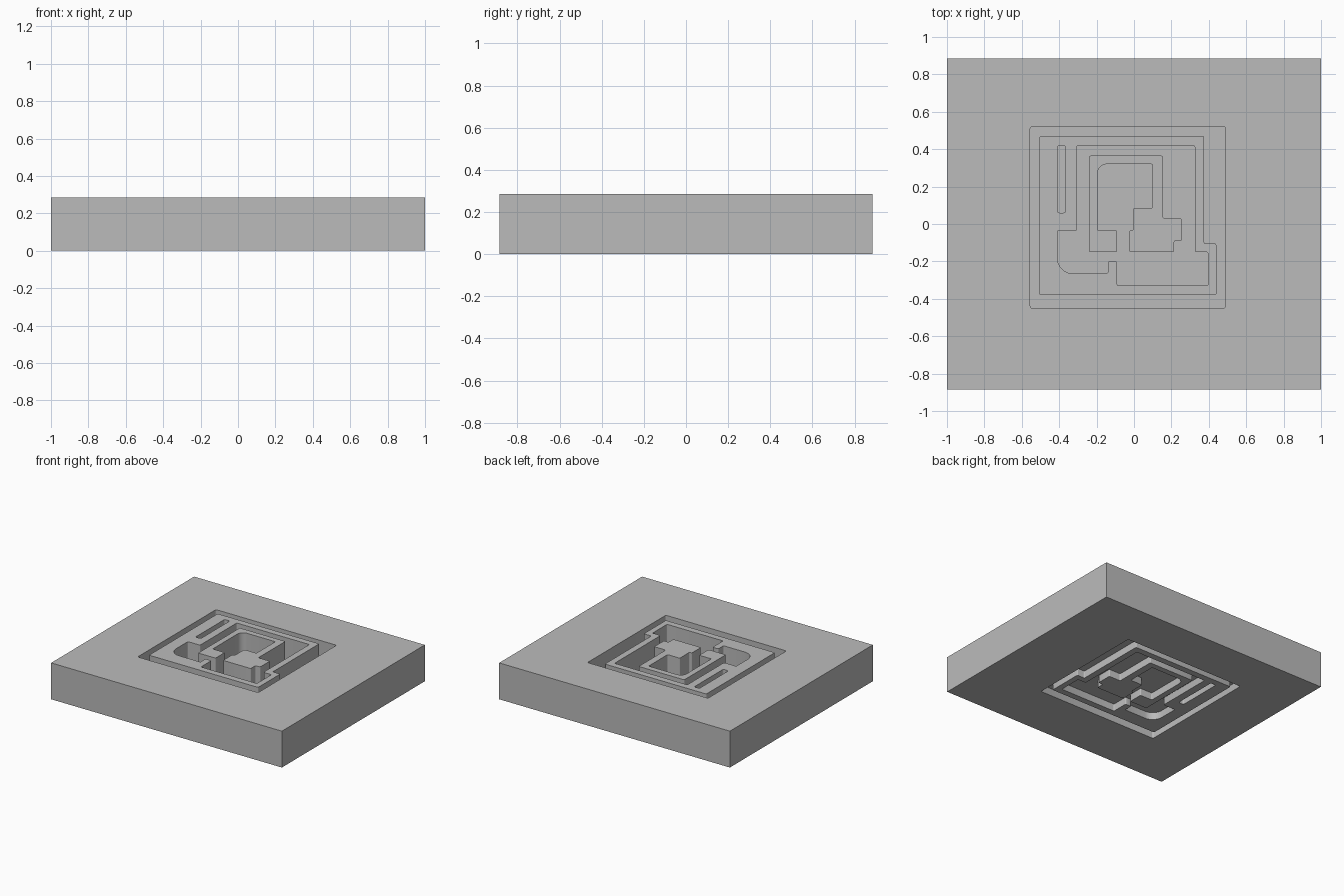
import bpy
import bmesh
import math
from mathutils import Vector

cube = bpy.data.objects.get("Cube")
if cube:
    bpy.data.objects.remove(cube, do_unlink=True)

HEIGHT = 0.285
FLOOR_BOTTOM, FLOOR_TOP = 0.057, 0.08

grey = bpy.data.materials.new("light_grey")
grey.use_nodes = True
grey.diffuse_color = (0.5, 0.5, 0.5, 1)
grey.node_tree.nodes["Principled BSDF"].inputs["Base Color"].default_value = (0.5, 0.5, 0.5, 1)


def rect(x0, y0, x1, y1):
    return [(x0, y0), (x1, y0), (x1, y1), (x0, y1)]


def rounded(points, radius=0.0, special=None):
    """Round every corner of an outline; special maps a corner index to its own radius."""
    out = []
    for i, p in enumerate(points):
        r = (special or {}).get(i, radius)
        p = Vector(p)
        if r == 0:
            out.append(p)
            continue
        a = (Vector(points[i - 1]) - p).normalized()
        b = (Vector(points[(i + 1) % len(points)]) - p).normalized()
        steps = 10 if r > 0.03 else 4
        for k in range(steps + 1):
            t = math.pi / 2 * k / steps
            out.append(p + a * r * (1 - math.sin(t)) + b * r * (1 - math.cos(t)))
    return out


def slab(name, outlines, z0, z1):
    """Extrude outlines into a solid; nested outlines become holes."""
    curve = bpy.data.curves.new(name, "CURVE")
    curve.dimensions = "2D"
    curve.fill_mode = "BOTH"
    curve.extrude = (z1 - z0) / 2
    for pts in outlines:
        spline = curve.splines.new("POLY")
        spline.points.add(len(pts) - 1)
        for sp, p in zip(spline.points, pts):
            sp.co = (p[0], p[1], 0, 1)
        spline.use_cyclic_u = True
    temp = bpy.data.objects.new(name + "_outline", curve)
    bpy.context.collection.objects.link(temp)
    bpy.context.view_layer.update()
    mesh = bpy.data.meshes.new_from_object(
        temp.evaluated_get(bpy.context.evaluated_depsgraph_get()))
    bpy.data.objects.remove(temp, do_unlink=True)

    bm = bmesh.new()
    bm.from_mesh(mesh)
    bmesh.ops.remove_doubles(bm, verts=bm.verts, dist=0.0001)
    bmesh.ops.recalc_face_normals(bm, faces=bm.faces)
    bmesh.ops.translate(bm, verts=bm.verts, vec=(0, 0, (z0 + z1) / 2))
    bm.to_mesh(mesh)
    bm.free()
    mesh.materials.clear()
    mesh.materials.append(grey)
    mesh.name = name
    obj = bpy.data.objects.new(name, mesh)
    bpy.context.collection.objects.link(obj)
    bpy.ops.object.select_all(action="DESELECT")
    obj.select_set(True)
    bpy.context.view_layer.objects.active = obj
    bpy.ops.object.shade_smooth_by_angle(angle=math.radians(30))
    return obj


# Outer frame with a square opening
opening = rounded(rect(-0.555, -0.45, 0.49, 0.52), 0.012)
slab("outer_block", [rect(-1, -0.885, 1, 0.885), opening], 0, HEIGHT)

# Ring island with a narrow slot and a stepped inner opening
ring = rounded([(-0.505, 0.47), (-0.505, -0.38), (0.44, -0.38),
                (0.44, -0.105), (0.375, -0.105), (0.375, 0.47)], 0.008)
slot = rounded(rect(-0.41, 0.06, -0.365, 0.42), 0.012)
inner = rounded([(-0.305, 0.42), (-0.305, -0.035), (-0.41, -0.035), (-0.41, -0.265),
                 (-0.14, -0.265), (-0.14, -0.2), (-0.09, -0.2), (-0.09, -0.33),
                 (0.395, -0.33), (0.395, -0.15), (0.325, -0.15), (0.325, 0.42)],
                0.008, {3: 0.085})
slab("ring_island", [ring, slot, inner], 0, HEIGHT)

# Hook-shaped island in the middle
hook = rounded([(-0.24, 0.365), (-0.24, -0.15), (-0.09, -0.15), (-0.09, -0.035),
                (-0.195, -0.035), (-0.195, 0.32), (0.1, 0.32), (0.1, 0.085),
                (-0.005, 0.085), (-0.005, -0.035), (-0.025, -0.035), (-0.025, -0.15),
                (0.215, -0.15), (0.215, -0.09), (0.255, -0.09), (0.255, 0.03),
                (0.155, 0.03), (0.155, 0.365)], 0.008, {5: 0.05})
slab("hook_island", [hook], 0, HEIGHT)

# Thin panel joining the islands to the frame
slab("floor_panel", [opening], FLOOR_BOTTOM, FLOOR_TOP)
